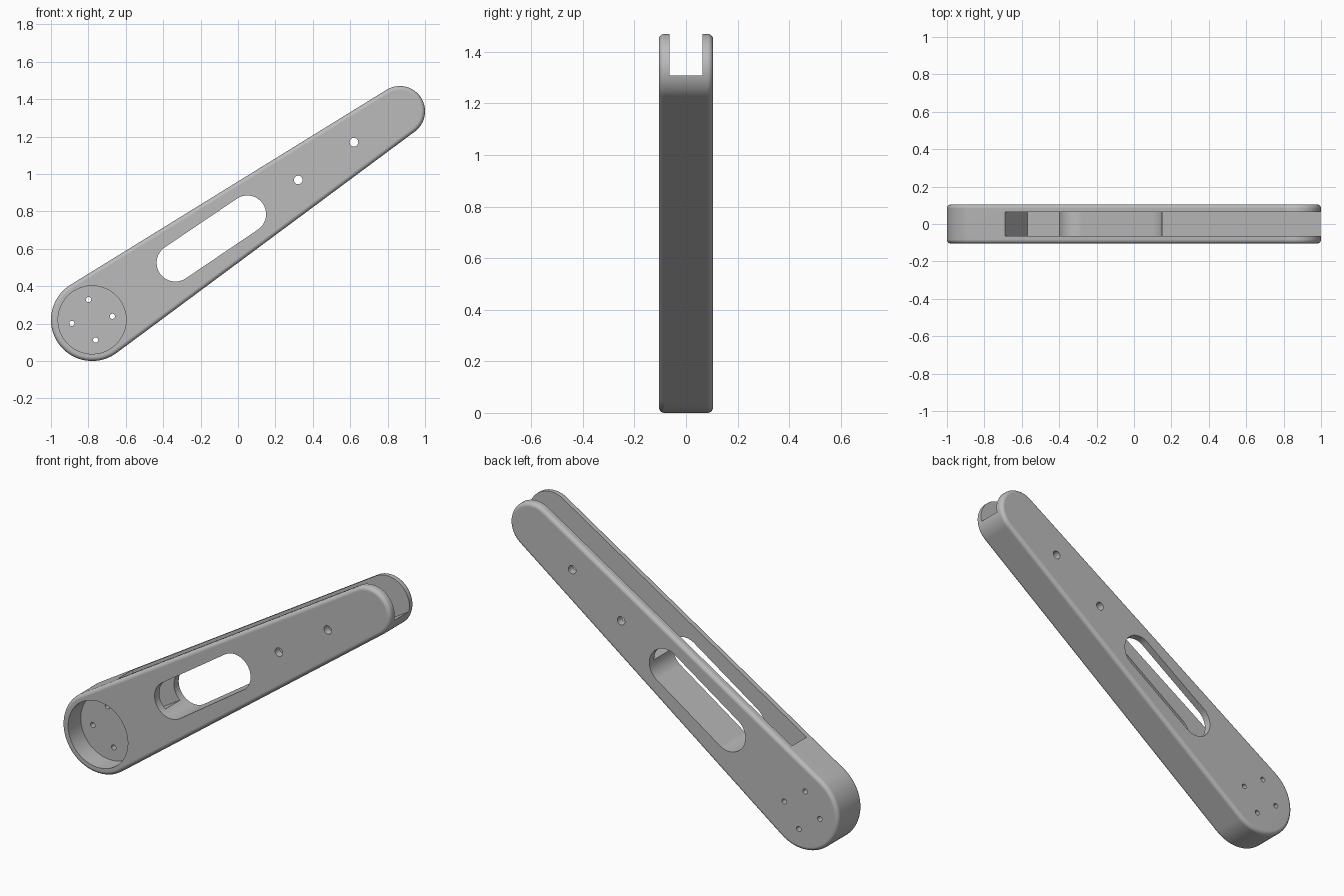
import bpy, bmesh, math
from mathutils import Vector

cube = bpy.data.objects.get("Cube")
if cube:
    bpy.data.objects.remove(cube, do_unlink=True)

HALF = 0.105                          # half thickness of the arm
BIG, SMALL = Vector((-0.78, 0.22)), Vector((0.865, 1.335))
R_BIG, R_SMALL = 0.22, 0.135

grey = bpy.data.materials.new("plain grey")
grey.use_nodes = True
grey.diffuse_color = (0.5, 0.5, 0.5, 1)
grey.node_tree.nodes["Principled BSDF"].inputs["Base Color"].default_value = (0.5, 0.5, 0.5, 1)


def capsule(c1, r1, c2, r2, steps=40):
    """Outline of two circles joined by their outer tangents."""
    d = c2 - c1
    axis = math.atan2(d.y, d.x)
    half = math.acos((r1 - r2) / d.length)
    pts = []
    for c, r, start, sweep in ((c2, r2, axis - half, 2 * half),
                               (c1, r1, axis + half, 2 * (math.pi - half))):
        for i in range(steps + 1):
            a = start + sweep * i / steps
            pts.append(c + r * Vector((math.cos(a), math.sin(a))))
    return pts


def circle(c, r, steps=32):
    return [Vector(c) + r * Vector((math.cos(a), math.sin(a)))
            for a in (2 * math.pi * i / steps for i in range(steps))]


def prism(name, pts, y0, y1):
    """Extrude an x-z outline from y0 to y1."""
    bm = bmesh.new()
    face = bm.faces.new([bm.verts.new((p.x, y0, p.y)) for p in pts])
    out = bmesh.ops.extrude_face_region(bm, geom=[face])["geom"]
    bmesh.ops.translate(bm, vec=(0, y1 - y0, 0),
                        verts=[v for v in out if isinstance(v, bmesh.types.BMVert)])
    bmesh.ops.recalc_face_normals(bm, faces=bm.faces)
    mesh = bpy.data.meshes.new(name)
    bm.to_mesh(mesh)
    bm.free()
    mesh.materials.append(grey)
    obj = bpy.data.objects.new(name, mesh)
    bpy.context.collection.objects.link(obj)
    return obj


def apply(obj, mod):
    bpy.context.view_layer.objects.active = obj
    bpy.ops.object.modifier_apply(modifier=mod.name)


def cut(obj, pts, y0, y1):
    cutter = prism("cutter", pts, y0, y1)
    mod = obj.modifiers.new("cut", "BOOLEAN")
    mod.operation, mod.solver, mod.object = "DIFFERENCE", "EXACT", cutter
    apply(obj, mod)
    bpy.data.objects.remove(cutter, do_unlink=True)


# tapered body with rounded rims
arm = prism("lever_arm", capsule(BIG, R_BIG, SMALL, R_SMALL), -HALF, HALF)
bevel = arm.modifiers.new("rim", "BEVEL")
bevel.width, bevel.segments = 0.022, 5
bevel.limit_method, bevel.angle_limit = "ANGLE", math.radians(50)
apply(arm, bevel)

# channel sunk from the upper edge, open at the small end
span = SMALL - BIG
slope = math.atan2(span.y, span.x) - math.asin((R_BIG - R_SMALL) / span.length)
along = Vector((math.cos(slope), math.sin(slope)))
up = Vector((-along.y, along.x))
edge = BIG + up * R_BIG               # start of the straight upper edge
start = edge + along * ((-0.69 - edge.x) / along.x)
channel = [start + along * a + up * b
           for a, b in ((0, 0.2), (0, -0.2275), (2.5, -0.2275), (2.5, 0.2))]
cut(arm, channel, -0.064, 0.064)

# long window through both walls
cut(arm, capsule(Vector((-0.335, 0.525)), 0.1, Vector((0.05, 0.785)), 0.1), -0.3, 0.3)

# round pocket in the front of the big end
cut(arm, circle(BIG, 0.182, 80), -0.3, 0.005)

# screw holes in the pocket floor, pin holes along the arm
for k in range(4):
    a = math.radians(10 + 90 * k)
    cut(arm, circle(BIG + 0.11 * Vector((math.cos(a), math.sin(a))), 0.014, 20), -0.3, 0.3)
for centre in ((0.322, 0.968), (0.62, 1.17)):
    cut(arm, circle(centre, 0.023), -0.3, 0.3)

# smooth curves, crisp cut edges
bpy.ops.object.select_all(action="DESELECT")
arm.select_set(True)
bpy.context.view_layer.objects.active = arm
bpy.ops.object.shade_smooth_by_angle(angle=math.radians(30))
weighted = arm.modifiers.new("even shading", "WEIGHTED_NORMAL")
weighted.keep_sharp = True
